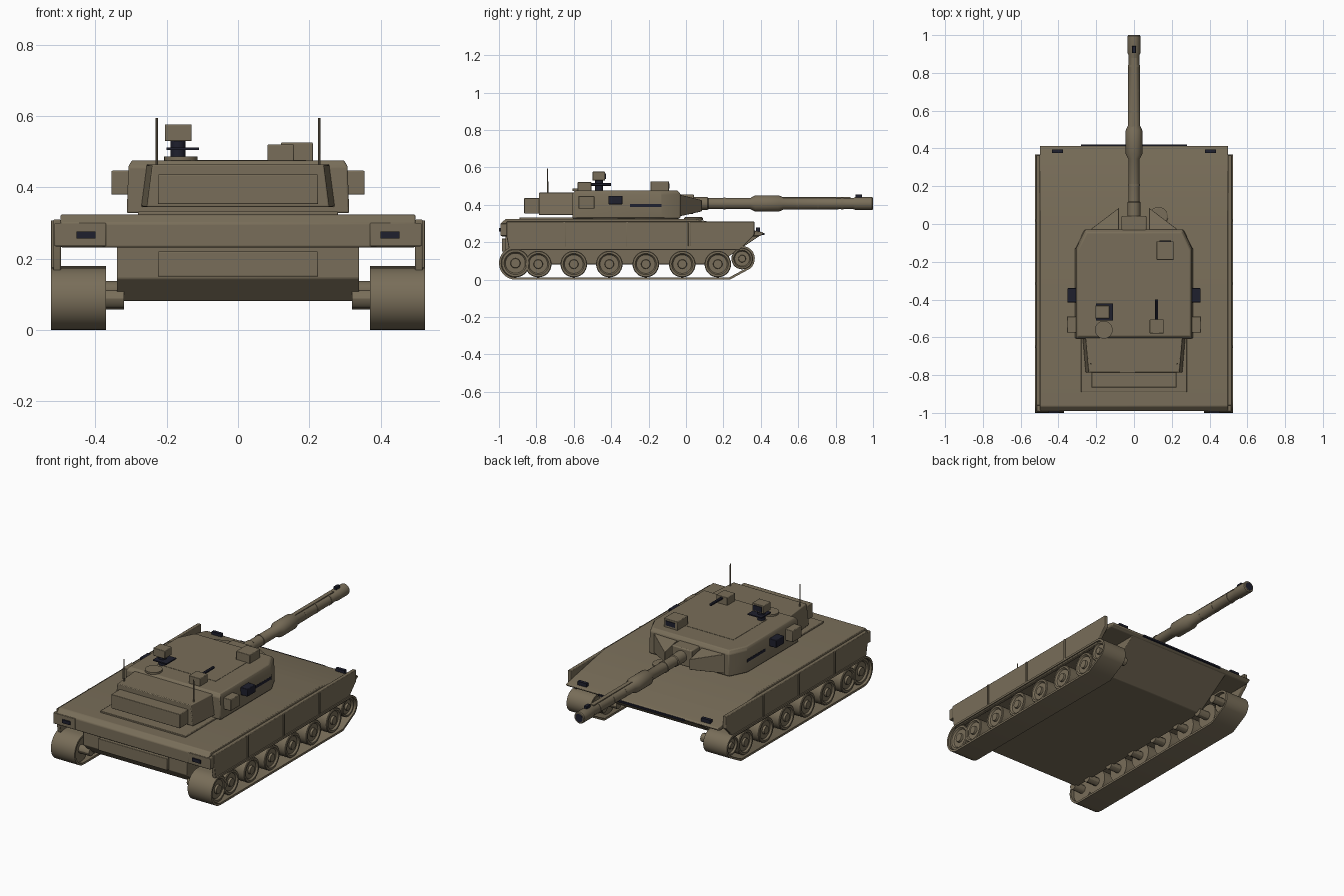
import bpy, bmesh, math
from mathutils import Vector, Matrix

cube = bpy.data.objects.get("Cube")
if cube:
    bpy.data.objects.remove(cube)


def material(name, rgb):
    m = bpy.data.materials.new(name)
    m.use_nodes = True
    m.diffuse_color = (*rgb, 1)
    m.node_tree.nodes["Principled BSDF"].inputs["Base Color"].default_value = (*rgb, 1)
    return m


OLIVE = material("olive drab", (0.19, 0.155, 0.1))
DARK = material("dark navy", (0.013, 0.014, 0.026))


def finish(name, bm, mat, bevel=0):
    bmesh.ops.recalc_face_normals(bm, faces=bm.faces)
    me = bpy.data.meshes.new(name)
    bm.to_mesh(me)
    bm.free()
    me.materials.append(mat)
    ob = bpy.data.objects.new(name, me)
    bpy.context.collection.objects.link(ob)
    if bevel:
        mod = ob.modifiers.new("bevel", "BEVEL")
        mod.width, mod.segments, mod.limit_method = bevel, 2, "ANGLE"
    bpy.ops.object.select_all(action="DESELECT")
    ob.select_set(True)
    bpy.context.view_layer.objects.active = ob
    bpy.ops.object.shade_smooth_by_angle(angle=math.radians(30))
    return ob


def loft(name, rings, mat=OLIVE, bevel=0, closed=False):
    """Skin matching point rings; cap the ends or close the loop."""
    bm = bmesh.new()
    vs = [[bm.verts.new(p) for p in r] for r in rings]
    n = len(vs[0])
    pairs = list(zip(vs, vs[1:])) + ([(vs[-1], vs[0])] if closed else [])
    for a, b in pairs:
        for i in range(n):
            j = (i + 1) % n
            bm.faces.new((a[i], a[j], b[j], b[i]))
    if not closed:
        bm.faces.new(vs[0])
        bm.faces.new(vs[-1])
    return finish(name, bm, mat, bevel)


def box(name, x, y, z, mat=OLIVE, bevel=0.003):
    rings = [[(x[0], y[0], h), (x[1], y[0], h), (x[1], y[1], h), (x[0], y[1], h)] for h in z]
    return loft(name, rings, mat, bevel)


def side_prism(name, profile, x0, x1, bevel=0):
    return loft(name, [[(x, y, z) for y, z in profile] for x in (x0, x1)], OLIVE, bevel)


def lathe(name, profile, centre, axis, mat=OLIVE, n=28):
    """Turn (distance, radius) pairs about an axis."""
    turn = Vector((0, 0, 1)).rotation_difference(Vector(axis)).to_matrix()
    rings = [[Vector(centre) + turn @ Vector((r * math.cos(k * math.tau / n),
              r * math.sin(k * math.tau / n), d)) for k in range(n)] for d, r in profile]
    return loft(name, rings, mat)


def arc(cy, cz, r, start, end, n):
    angles = [math.radians(start + (end - start) * k / n) for k in range(n + 1)]
    return [(cy + r * math.cos(a), cz + r * math.sin(a)) for a in angles]


# Hull
side_prism("upper_hull", [(-0.99, 0.232), (-0.99, 0.3), (-0.965, 0.324), (0.05, 0.324),
                          (0.41, 0.254), (0.415, 0.245), (0.395, 0.232)], -0.498, 0.498, 0.005)
side_prism("lower_hull", [(-0.965, 0.235), (-0.965, 0.145), (-0.9, 0.082), (0.165, 0.082),
                          (0.395, 0.235)], -0.34, 0.34, 0.004)
box("rear_plate", (-0.225, 0.225), (-0.985, -0.96), (0.15, 0.22))
box("engine_deck", (-0.28, 0.28), (-0.89, -0.5), (0.32, 0.333))
lathe("turret_ring", [(0, 0.28), (0.02, 0.28)], (0, -0.32, 0.318), (0, 0, 1), n=48)
lathe("driver_hatch", [(0, 0.05), (0.012, 0.05), (0.016, 0.044)], (0.13, 0.04, 0.318), (0, 0, 1))
box("nose_strip", (-0.28, 0.28), (0.405, 0.42), (0.24, 0.25), DARK, 0)

# Running gear
def track_outline(inset):
    pts = arc(-0.912, 0.088, 0.088 - inset, 90, 270, 14)
    pts.append((0.235 - inset * 0.3, inset))
    return pts + arc(0.3, 0.112, 0.068 - inset, -52, 90, 10)


outer, inner = track_outline(0), track_outline(0.012)
wheel_ys = [-0.79, -0.6, -0.41, -0.215, -0.02, 0.17]

for s, side in ((1, "left"), (-1, "right")):
    xi, xo = s * 0.37, s * 0.525
    loft(side + "_track", [[(xi, *o), (xo, *o), (xo, *i), (xi, *i)]
                           for o, i in zip(outer, inner)], closed=True)
    wheels = [(y, 0.083, 0.071) for y in wheel_ys]
    wheels += [(-0.912, 0.088, 0.076), (0.3, 0.112, 0.057)]
    for k, (y, z, r) in enumerate(wheels):
        lathe(f"{side}_wheel_{k + 1}", [(0, r), (0.118, r), (0.122, r * 0.95), (0.122, r * 0.8),
              (0.112, r * 0.7), (0.112, r * 0.35), (0.124, r * 0.32), (0.124, r * 0.1)],
              (s * 0.39, y, z), (s, 0, 0))
        lathe(f"{side}_axle_{k + 1}", [(0, 0.025), (0.08, 0.025)], (s * 0.32, y, z), (s, 0, 0), n=12)

    # Side skirts with joint strips
    side_prism(side + "_skirt", [(-0.96, 0.235), (-0.945, 0.158), (0.285, 0.158), (0.365, 0.24),
                                 (0.365, 0.31), (-0.96, 0.31)], s * 0.497, s * 0.518, 0.003)
    for k, y in enumerate((-0.65, -0.315, 0.018)):
        box(f"{side}_skirt_joint_{k + 1}", sorted((s * 0.51, s * 0.524)),
            (y - 0.006, y + 0.006), (0.172, 0.308), bevel=0.002)
    box(side + "_rear_guard", sorted((s * 0.37, s * 0.515)), (-0.993, -0.95), (0.235, 0.3))

    # Lamps
    box(side + "_tail_lamp", sorted((s * 0.4, s * 0.453)), (-1.0, -0.985), (0.257, 0.277), DARK, 0)
    box(side + "_headlamp", sorted((s * 0.375, s * 0.435)), (0.375, 0.395), (0.25, 0.278), DARK, 0)

    # Turret side fittings
    box(side + "_stowage_box", sorted((s * 0.29, s * 0.355)), (-0.575, -0.49), (0.38, 0.447))
    box(side + "_side_sight", sorted((s * 0.295, s * 0.353)), (-0.415, -0.34), (0.403, 0.448), DARK)
    box(side + "_side_slot", sorted((s * 0.29, s * 0.3105)), (-0.3, -0.13), (0.388, 0.405), DARK, 0)
    box(side + "_side_rail", sorted((s * 0.29, s * 0.305)), (-0.46, -0.13), (0.453, 0.457), OLIVE, 0)

    # Cheek wedge beside the gun
    plan = [(0.08, -0.06), (0.24, -0.06), (0.245, -0.04), (0.08, 0.085)]
    bottom = [(s * x, y, 0.365 if y > 0 else 0.337) for x, y in plan]
    top = [(s * x, y, 0.425 if y > 0 else 0.456) for x, y in plan]
    loft(side + "_cheek", [bottom, top], OLIVE, 0.002)

    lathe(side + "_antenna", [(0, 0.004), (0.135, 0.003)], (s * 0.228, -0.74, 0.46), (0, 0, 1), n=8)

# Turret body
half = [(0.312, -0.608), (0.312, -0.13), (0.262, -0.03)]
plan = half + [(-x, y) for x, y in reversed(half)]
loft("turret", [[(x, y, 0.328) for x, y in plan],
                [(x * 0.985, y, 0.458) for x, y in plan],
                [(x * 0.955, (y + 0.32) * 0.95 - 0.32, 0.476) for x, y in plan]], OLIVE, 0.005)
box("roof_panel", (-0.195, 0.19), (-0.48, -0.165), (0.47, 0.4775), bevel=0)

# Bustle behind the turret
rings = []
for z, w in ((0.345, 0.272), (0.465, 0.256)):
    rings.append([(-w, -0.6, z), (w, -0.6, z), (w - 0.016, -0.787, z), (0.016 - w, -0.787, z)])
loft("bustle", rings, OLIVE, 0.004)
box("bustle_bin", (-0.225, 0.225), (-0.865, -0.78), (0.353, 0.436))

# Main gun
box("mantlet", (-0.066, 0.066), (-0.06, 0.042), (0.352, 0.456), bevel=0.006)
profile = [(0, 0.034), (0.08, 0.034), (0.085, 0.03), (0.31, 0.03), (0.335, 0.044), (0.46, 0.044),
           (0.485, 0.033), (0.86, 0.03), (0.87, 0.034), (0.96, 0.034), (0.965, 0.03)]
lathe("gun_barrel", profile, (0, 0.035, 0.407), (0, 1, 0))
lathe("muzzle_bore", [(0, 0.024), (0.002, 0.024)], (0, 0.999, 0.407), (0, 1, 0), DARK)
for k, y in enumerate((0.2, 0.59, 0.7, 0.83)):
    lathe(f"barrel_band_{k + 1}", [(0, 0.033), (0.012, 0.033)], (0, y, 0.407), (0, 1, 0))
box("barrel_shroud", (-0.012, 0.012), (0.51, 0.88), (0.43, 0.441), bevel=0)
box("muzzle_reference", (-0.01, 0.01), (0.905, 0.942), (0.435, 0.455), DARK, 0.002)

# Roof equipment
lathe("commander_hatch", [(0, 0.047), (0.012, 0.047)], (-0.16, -0.56, 0.475), (0, 0, 1))
lathe("sight_mast", [(0, 0.021), (0.065, 0.021)], (-0.168, -0.465, 0.47), (0, 0, 1), DARK)
box("sight_mast_collar", (-0.2, -0.11), (-0.51, -0.42), (0.505, 0.512), DARK, 0)
box("sight_head", (-0.205, -0.13), (-0.5, -0.432), (0.53, 0.577))
box("sight_window", (-0.195, -0.14), (-0.434, -0.428), (0.538, 0.568), DARK, 0)
box("gunner_sight", (0.12, 0.21), (-0.19, -0.092), (0.472, 0.526))
box("gunner_window", (0.135, 0.195), (-0.094, -0.088), (0.488, 0.515), DARK, 0)
box("weapon_mount", (0.083, 0.157), (-0.58, -0.505), (0.472, 0.521))
lathe("roof_weapon", [(0, 0.008), (0.12, 0.008)], (0.12, -0.52, 0.51), (0, 1, 0), DARK, 12)
